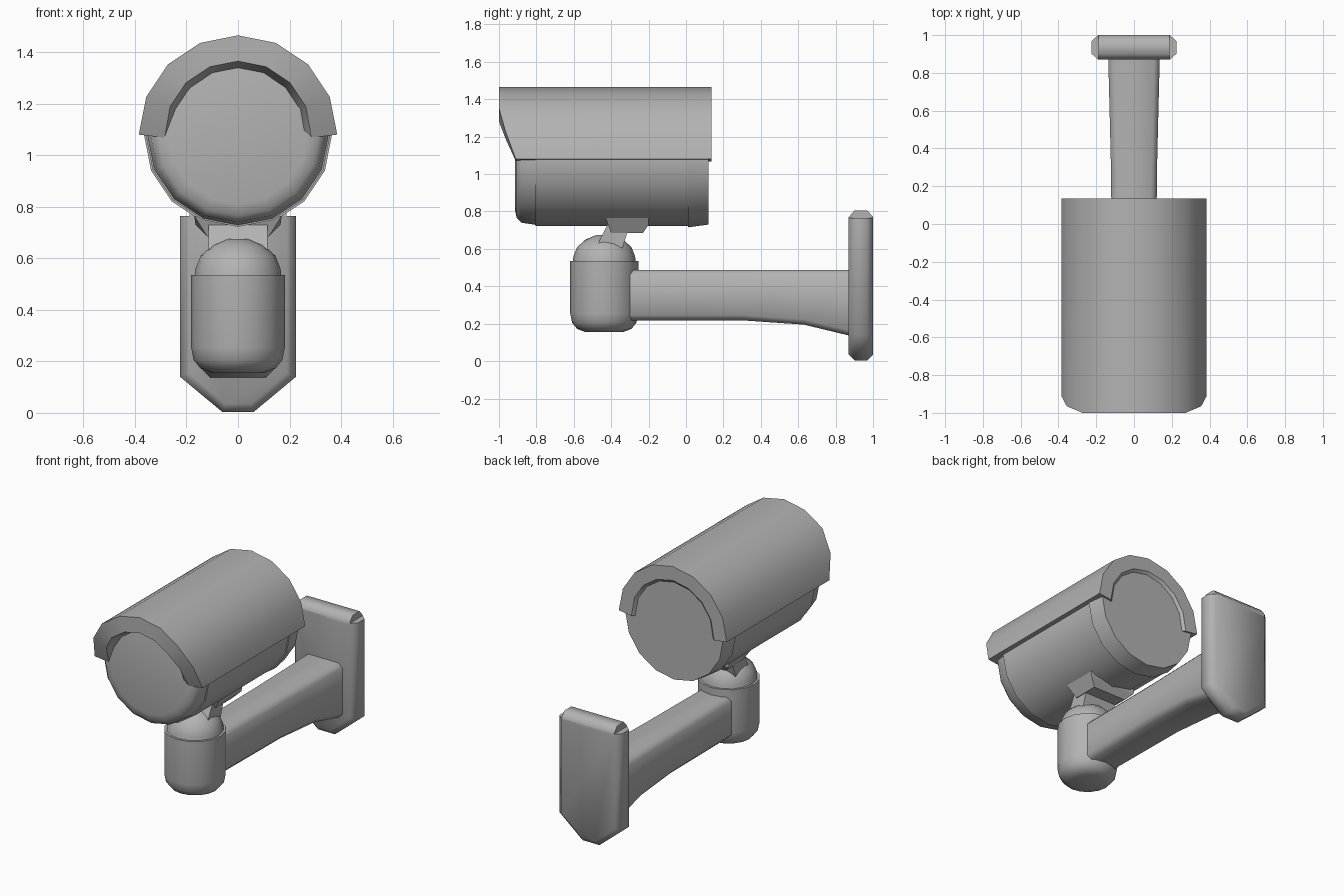
import bpy, bmesh, math
from mathutils import Vector

cube = bpy.data.objects.get("Cube")
if cube:
    bpy.data.objects.remove(cube, do_unlink=True)

grey = bpy.data.materials.new("plain grey")
grey.use_nodes = True
colour = (0.45, 0.45, 0.45, 1)
grey.diffuse_color = colour
grey.node_tree.nodes["Principled BSDF"].inputs["Base Color"].default_value = colour


def loft(name, loops, angle=50):
    """Skin a row of equal-length closed loops and cap both ends."""
    bm = bmesh.new()
    rows = [[bm.verts.new(p) for p in loop] for loop in loops]
    n = len(rows[0])
    for a, b in zip(rows, rows[1:]):
        for i in range(n):
            j = (i + 1) % n
            bm.faces.new((a[i], a[j], b[j], b[i]))
    bm.faces.new(rows[0])
    bm.faces.new(rows[-1])
    bmesh.ops.recalc_face_normals(bm, faces=bm.faces)
    mesh = bpy.data.meshes.new(name)
    bm.to_mesh(mesh)
    bm.free()
    mesh.materials.append(grey)
    obj = bpy.data.objects.new(name, mesh)
    bpy.context.collection.objects.link(obj)
    bpy.ops.object.select_all(action="DESELECT")
    obj.select_set(True)
    bpy.context.view_layer.objects.active = obj
    bpy.ops.object.shade_smooth_by_angle(angle=math.radians(angle))
    return obj


def turned(name, centre, axis, profile, sides=16, angle=40):
    """Turned part: profile is (radius, position along axis)."""
    loops = []
    for r, t in profile:
        loop = []
        for i in range(sides):
            a = math.tau * i / sides
            u, v = r * math.cos(a), r * math.sin(a)
            offset = (u, t, v) if axis == "y" else (u, v, t)
            loop.append(Vector(centre) + Vector(offset))
        loops.append(loop)
    return loft(name, loops, angle)


def side_prism(name, outline, half_widths, angle=20):
    """Side outline of (y, z) points, with a half width for each point."""
    pairs = list(zip(outline, half_widths))
    return loft(name, [[(s * w, y, z) for (y, z), w in pairs] for s in (-1, 1)], angle)


AXIS_Z = 1.08

# Camera housing: front cap, barrel and rear cap
turned("front_cap", (0, 0, AXIS_Z), "y",
       [(0.27, -0.915), (0.315, -0.905), (0.34, -0.88), (0.352, -0.8)], angle=50)
turned("barrel", (0, 0, AXIS_Z), "y", [(0.358, -0.805), (0.358, 0.01)])
turned("rear_cap", (0, 0, AXIS_Z), "y", [(0.365, 0.01), (0.35, 0.12)])

# Sun hood: half ring whose front edge sweeps back at both sides
sweep_back = {0: 0.09, 1: 0.035}
hood = []
for i in range(9):
    a = math.pi * i / 8
    front = -1 + sweep_back.get(min(i, 8 - i), 0)
    drop = 0.012 if i in (0, 8) else 0
    section = [(0.385, front, 0), (0.385, 0.135, 0), (0.295, 0.135, drop),
               (0.255, 0.1, drop), (0.255, -0.9, drop), (0.285, front, drop)]
    hood.append([(r * math.cos(a), y, AXIS_Z + r * math.sin(a) - d) for r, y, d in section])
loft("sun_hood", hood, 40)

# Mounting shoe and tilted neck under the housing
side_prism("mounting_shoe",
           [(-0.43, 0.765), (-0.2, 0.765), (-0.2, 0.73), (-0.23, 0.685), (-0.4, 0.685)],
           [0.17, 0.17, 0.165, 0.12, 0.12])
side_prism("tilt_neck",
           [(-0.47, 0.63), (-0.34, 0.605), (-0.31, 0.7), (-0.42, 0.73)], [0.115] * 4)

# Swivel joint: dome above a round-bottomed pot
JOINT = (0, -0.437, 0)
turned("joint_dome", JOINT, "z",
       [(0.17, 0.52), (0.165, 0.56), (0.145, 0.61), (0.1, 0.65), (0.04, 0.675)], angle=50)
turned("joint_pot", JOINT, "z",
       [(0.1, 0.155), (0.145, 0.172), (0.172, 0.205), (0.182, 0.255), (0.182, 0.535)], angle=50)

# Wall arm: chamfered beam that flares down towards the wall
beam = []
for y, w, low in [(-0.4, 0.115, 0.218), (0.3, 0.122, 0.218), (0.63, 0.13, 0.195), (0.9, 0.137, 0.13)]:
    c, top = 0.028, 0.488
    half = [(w - c, low), (w, low + c), (w, top - c), (w - c, top)]
    beam.append([(x, y, z) for x, z in half] + [(-x, y, z) for x, z in reversed(half)])
loft("wall_arm", beam)

# Wall plate: shield outline with softened front and back edges
outer = [(0.06, 0.003), (0.225, 0.14), (0.225, 0.765)]
inner = [(0.05, 0.035), (0.19, 0.155), (0.19, 0.765)]
plate = []
for half, y in [(inner, 0.87), (outer, 0.902), (outer, 0.968), (inner, 1.0)]:
    plate.append([(x, y, z) for x, z in half] + [(-x, y, z) for x, z in reversed(half)])
loft("wall_plate", plate)

# Rounded ridge along the top of the wall plate
side_prism("plate_ridge",
           [(0.87, 0.75), (0.87, 0.77), (0.9, 0.805), (0.97, 0.805), (1.0, 0.77), (1.0, 0.75)],
           [0.188] * 6, 55)
